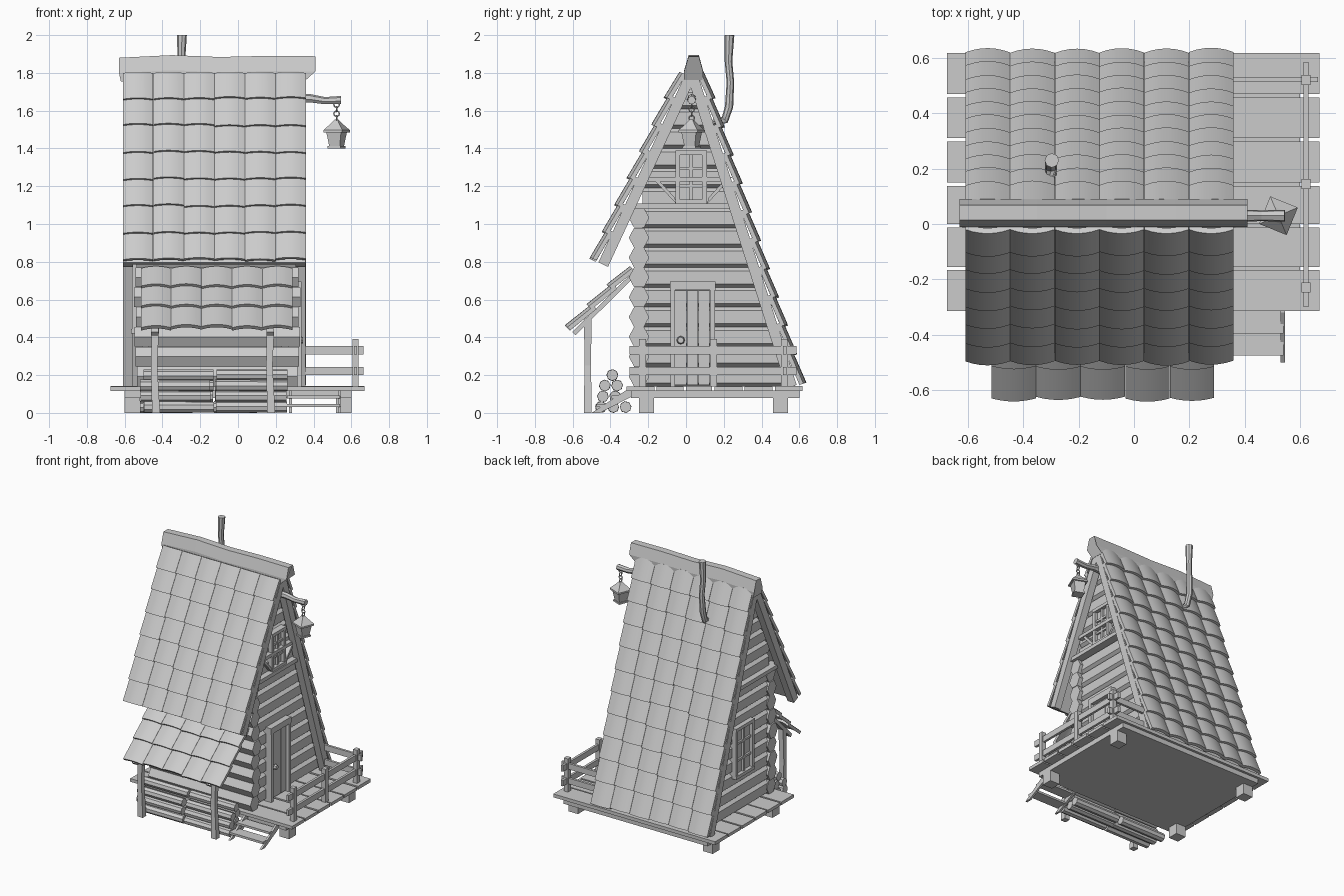
import bpy, bmesh, math, random
from mathutils import Vector

if "Cube" in bpy.data.objects:
    bpy.data.objects.remove(bpy.data.objects["Cube"])
random.seed(4)


def loft(bm, rings):
    """Skin closed rings of equal length and cap both ends."""
    vs = [[bm.verts.new(p) for p in r] for r in rings]
    n = len(vs[0])
    for a, b in zip(vs, vs[1:]):
        for i in range(n):
            bm.faces.new((a[i], a[(i + 1) % n], b[(i + 1) % n], b[i]))
    bm.faces.new(vs[0])
    bm.faces.new(vs[-1])


def box(bm, x0, x1, y0, y1, z0, z1):
    loft(bm, [[(x0, y0, z), (x1, y0, z), (x1, y1, z), (x0, y1, z)] for z in (z0, z1)])


def prism(bm, yz, x0, x1):
    loft(bm, [[(x, y, z) for y, z in yz] for x in (x0, x1)])


def tube(bm, path, radii, n=8, rot=0.0):
    path = [Vector(p) for p in path]
    rings = []
    for i, p in enumerate(path):
        d = (path[min(i + 1, len(path) - 1)] - path[max(i - 1, 0)]).normalized()
        u = d.cross((0, 1, 0) if abs(d.y) < 0.9 else (1, 0, 0)).normalized()
        v = d.cross(u)
        rings.append([p + radii[i] * (u * math.cos(a) + v * math.sin(a))
                      for a in (rot + k * math.tau / n for k in range(n))])
    loft(bm, rings)


def finish(bm, name, smooth=False):
    bmesh.ops.recalc_face_normals(bm, faces=bm.faces)
    me = bpy.data.meshes.new(name)
    bm.to_mesh(me)
    bm.free()
    ob = bpy.data.objects.new(name, me)
    bpy.context.collection.objects.link(ob)
    if smooth:
        bpy.ops.object.select_all(action='DESELECT')
        ob.select_set(True)
        bpy.context.view_layer.objects.active = ob
        bpy.ops.object.shade_smooth_by_angle(angle=math.radians(35))
    return ob


def slope_frame(top, bot):
    T, B = Vector(top), Vector(bot)
    d = (B - T).normalized()
    n = Vector((-d.y, d.x))
    return T, B, n if n.y > 0 else -n


def slope_board(bm, top, bot, o0, o1, x0, x1):
    T, B, N = slope_frame(top, bot)
    prism(bm, [T + N * o0, B + N * o0, B + N * o1, T + N * o1], x0, x1)


def tiles(name, x0, x1, cols, top, bot, rows, lift=0.018):
    """Rows of arched, overlapping roof tiles on a slope given in (y, z)."""
    bm = bmesh.new()
    T, B, N = slope_frame(top, bot)
    w = (x1 - x0) / cols
    us = [-1 + k / 3 for k in range(7)]
    for r in range(rows):
        for c in range(cols):
            xc = x0 + (c + 0.5) * w
            j = random.uniform(-0.04, 0.03)
            rings = []
            for t, h in ((max(0, r - 0.15) / rows, 0.0), ((r + 1 + j) / rows, lift)):
                P = T.lerp(B, t)
                ring = []
                for thick, seq in ((0.022, us), (0.0, us[::-1])):
                    for u in seq:
                        q = P + N * (h + thick + 0.016 * (1 - u * u))
                        ring.append((xc + u * w * 0.497, q.x, q.y))
                rings.append(ring)
            loft(bm, rings)
    return finish(bm, name, True)


# Platform: feet, slab and floor boards running along x
bm = bmesh.new()
for x in (-0.56, 0.56):
    for y in (-0.21, 0.50):
        box(bm, x - 0.04, x + 0.04, y - 0.04, y + 0.04, 0, 0.085)
finish(bm, "feet")
bm = bmesh.new()
box(bm, -0.60, 0.60, -0.29, 0.60, 0.08, 0.118)
finish(bm, "floor_slab")
bm = bmesh.new()
edges = [-0.315, -0.155, 0.0, 0.15, 0.31, 0.47, 0.63]
for a, b in zip(edges, edges[1:]):
    box(bm, -0.675, 0.67, a, b - 0.012, 0.116, random.uniform(0.138, 0.146))
finish(bm, "floor_boards")

# Main roof: deck, gable rafters, tiles and ridge beam
FRONT = ((0.0, 1.79), (-0.46, 0.795))
BACK = ((0.055, 1.80), (0.582, 0.147))
bm = bmesh.new()
for s in (FRONT, BACK):
    slope_board(bm, *s, 0.004, -0.02, -0.605, 0.355)
finish(bm, "roof_deck")
bm = bmesh.new()
for s in (FRONT, BACK):
    for x0, x1 in ((-0.608, -0.555), (0.305, 0.358)):
        slope_board(bm, *s, 0.0, -0.052, x0, x1)
finish(bm, "gable_rafters")
tiles("front_roof_tiles", -0.61, 0.36, 6, *FRONT, 7)
tiles("back_roof_tiles", -0.61, 0.36, 6, *BACK, 11)
bm = bmesh.new()
sec = [(-0.012, 1.765), (-0.01, 1.81), (0.014, 1.89), (0.068, 1.89), (0.09, 1.81), (0.088, 1.765)]
loft(bm, [[(x + (e if z < 1.8 else 0), y, z + dz) for y, z in sec] for x, e, dz in
          ((-0.63, 0.01, -0.01), (-0.35, 0, 0.004), (-0.1, 0, -0.006), (0.15, 0, 0), (0.41, -0.05, -0.002))])
finish(bm, "ridge_beam")

# Stove pipe
bm = bmesh.new()
tube(bm, [(-0.30, 0.13, 1.53), (-0.30, 0.205, 1.55), (-0.30, 0.228, 1.62), (-0.295, 0.235, 1.75),
          (-0.30, 0.225, 1.86), (-0.297, 0.23, 2.0)], [0.02, 0.022, 0.022, 0.02, 0.02, 0.026], 8)
finish(bm, "stove_pipe", True)

# Front log wall with hexagonal log ends
H = 0.105
bm = bmesh.new()
for i in range(9):
    z = 0.14 + H * (i + 0.5)
    e = random.uniform(-0.008, 0.012)
    prism(bm, [(-0.303, z), (-0.275, z + 0.052), (-0.222, z + 0.052), (-0.195, z),
               (-0.222, z - 0.052), (-0.275, z - 0.052)], -0.54 - e, 0.32 + e)
finish(bm, "front_wall_logs")


# Gable walls: chamfered boards trimmed to the roof slopes
def y_front(z):
    return max(-0.23, (z - 1.79) * 0.462 + 0.01)


def y_back(z):
    return 0.045 + (1.80 - z) * 0.319


for name, xo, s in (("right_gable_boards", 0.29, 1), ("left_gable_boards", -0.53, -1)):
    bm = bmesh.new()
    for i in range(15):
        z0, z1 = 0.14 + H * i, 0.14 + H * (i + 1)
        prof = [(-0.06, z0), (-0.022, z0), (0, z0 + 0.018), (0, z1 - 0.018), (-0.022, z1), (-0.06, z1)]
        loft(bm, [[(xo + s * d, f(z), z) for d, z in prof] for f in (y_front, y_back)])
    finish(bm, name)

# Gable beams and diagonal braces beside the upper window
for name, x, s in (("right_gable_braces", 0.29, 1), ("left_gable_beam", -0.53, -1)):
    bm = bmesh.new()
    xs = sorted((x - s * 0.03, x + s * 0.045))
    box(bm, *xs, -0.30, 0.25, 1.08, 1.108)
    if s > 0:
        box(bm, 0.27, 0.325, -0.20, 0.215, 1.225, 1.25)
        for m in (-1, 1):
            prism(bm, [(0.03 + m * a, z) for a, z in
                       ((0.08, 1.105), (0.09, 1.14), (0.19, 1.25), (0.215, 1.25))], 0.28, 0.318)
    finish(bm, name)


# Windows: frame, bars and recessed pane
def window(name, x, s, y0, y1, z0, z1, rows):
    bm = bmesh.new()
    fw = 0.024
    X = lambda d0, d1: sorted((x + s * d0, x + s * d1))
    box(bm, *X(-0.02, 0.008), y0, y1, z0, z1)
    for a, b in ((y0, y0 + fw), (y1 - fw, y1)):
        box(bm, *X(0, 0.032), a, b, z0, z1)
    for a, b in ((z0, z0 + fw), (z1 - fw, z1)):
        box(bm, *X(0, 0.036), y0, y1, a, b)
    yc = (y0 + y1) / 2
    box(bm, *X(0, 0.024), yc - 0.008, yc + 0.008, z0, z1)
    for r in range(1, rows):
        z = z0 + (z1 - z0) * r / rows
        box(bm, *X(0, 0.022), y0, y1, z - 0.008, z + 0.008)
    finish(bm, name)


window("upper_window", 0.29, 1, -0.055, 0.11, 1.105, 1.39, 3)
window("left_window", -0.53, -1, -0.01, 0.21, 0.42, 0.80, 3)

# Door: frame, planks, knob
bm = bmesh.new()
for y0, y1, z0, z1 in ((-0.083, -0.057, 0.14, 0.69), (0.127, 0.153, 0.14, 0.69), (-0.085, 0.155, 0.65, 0.695)):
    box(bm, 0.26, 0.335, y0, y1, z0, z1)
finish(bm, "door_frame")
bm = bmesh.new()
for i in range(3):
    box(bm, 0.27, 0.31, -0.057 + i * 0.0615, 0.002 + i * 0.0615, 0.148, 0.648)
finish(bm, "door_planks")
bm = bmesh.new()
tube(bm, [(0.305, -0.028, 0.385), (0.325, -0.028, 0.385), (0.328, -0.028, 0.385), (0.345, -0.028, 0.385)],
     [0.01, 0.012, 0.022, 0.016], 8)
finish(bm, "door_knob")

# Porch lean-to roof, supports and posts
PORCH = ((-0.27, 0.75), (-0.60, 0.425))
tiles("porch_roof_tiles", -0.515, 0.29, 5, *PORCH, 3)
bm = bmesh.new()
for x in (-0.44, 0.17):
    slope_board(bm, *PORCH, 0.004, -0.02, x - 0.02, x + 0.02)
    loft(bm, [[(x + d + a * w, -0.52 + b * w, z) for a, b in ((-1, -1), (1, -1), (1, 1), (-1, 1))]
              for d, w, z in ((0.006, 0.021, 0), (-0.004, 0.017, 0.25), (0.004, 0.02, 0.50))])
finish(bm, "porch_posts")

# Firewood in two stacks
bm = bmesh.new()
for y, z in ((-0.45, 0.031), (-0.385, 0.031), (-0.32, 0.031), (-0.44, 0.087), (-0.375, 0.087),
             (-0.43, 0.145), (-0.365, 0.145), (-0.39, 0.2)):
    for x0, x1 in ((-0.51, -0.14), (-0.125, 0.25)):
        e = random.uniform(-0.015, 0.012)
        tube(bm, [(x0 + e, y, z), (x1 + e, y, z)], [0.031, 0.03], 8, random.random())
finish(bm, "firewood")

# Entrance steps
bm = bmesh.new()
for x in (0.27, 0.53):
    prism(bm, [(-0.50, 0.0), (-0.455, 0.0), (-0.29, 0.085), (-0.29, 0.118), (-0.32, 0.118)], x, x + 0.015)
for y, z in ((-0.475, 0.032), (-0.395, 0.075)):
    box(bm, 0.26, 0.54, y, y + 0.085, z, z + 0.016)
finish(bm, "entrance_steps")

# Railing along the right edge and the back of the deck
bm = bmesh.new()
for y in (-0.23, 0.145, 0.52):
    box(bm, 0.605, 0.638, y - 0.018, y + 0.018, 0.14, 0.39)
for z in (0.20, 0.31):
    box(bm, 0.613, 0.631, -0.30, 0.585, z, z + 0.044)
    box(bm, 0.33, 0.665, 0.513, 0.531, z, z + 0.044)
finish(bm, "railing")

# Lamp arm, chain and lantern
bm = bmesh.new()
tube(bm, [(0.24, 0.03, 1.662), (0.38, 0.03, 1.665), (0.46, 0.03, 1.652), (0.545, 0.03, 1.656)],
     [0.026, 0.023, 0.02, 0.022], 7)
finish(bm, "lamp_arm")
for i in range(4):
    bpy.ops.mesh.primitive_torus_add(location=(0.522, 0.03, 1.632 - i * 0.024), major_segments=10, minor_segments=5,
                                     major_radius=0.014, minor_radius=0.004,
                                     rotation=(math.pi / 2, 0, (i % 2) * math.pi / 2))
    bpy.context.object.name = f"chain_link_{i + 1}"
bm = bmesh.new()
for zr in (((1.40, 0.052), (1.412, 0.052)), ((1.41, 0.042), (1.49, 0.06)),
           ((1.485, 0.076), (1.497, 0.076), (1.53, 0.035), (1.552, 0.012))):
    tube(bm, [(0.522, 0.03, z) for z, r in zr], [r for z, r in zr], 4, 0.4)
finish(bm, "lantern")
